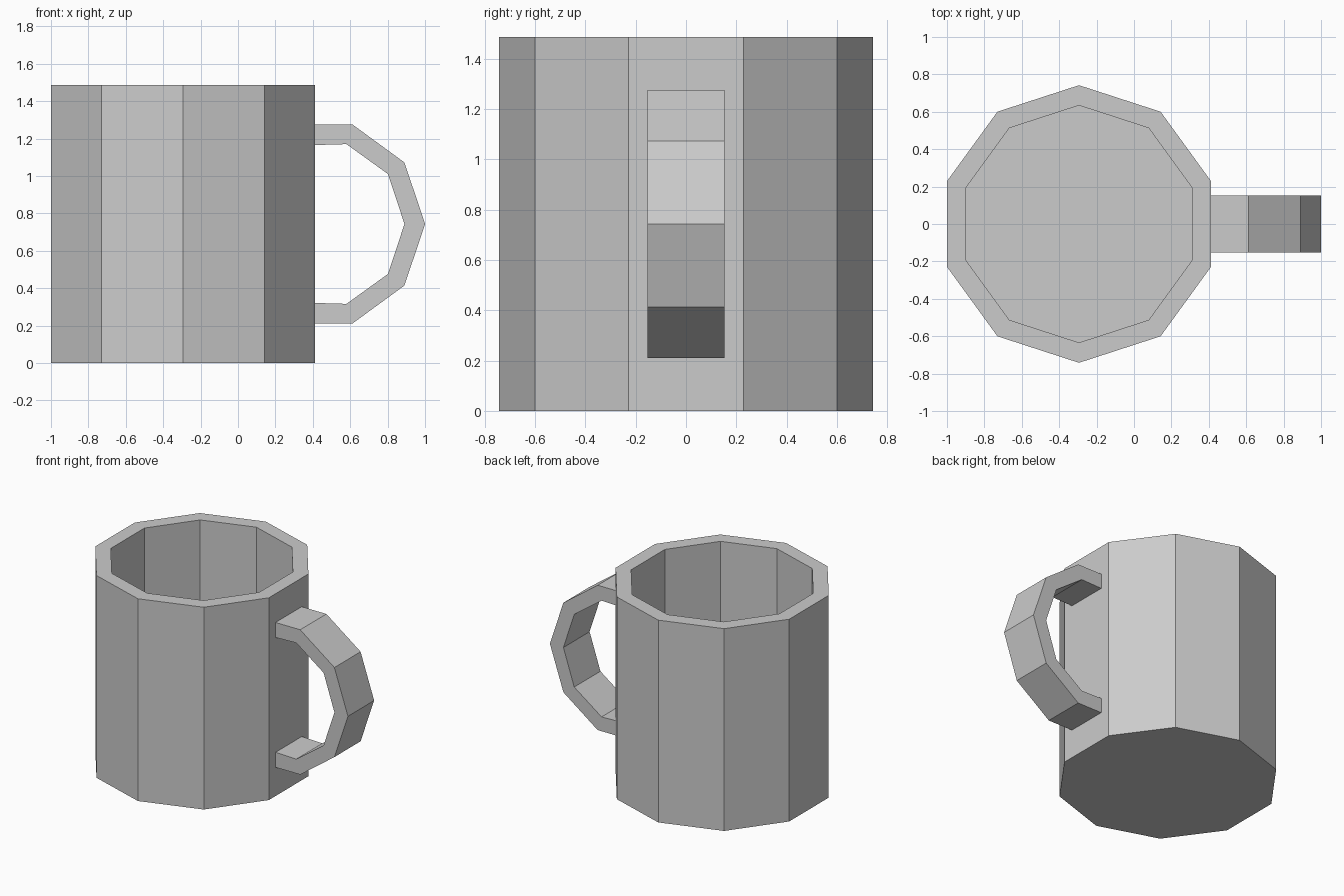
import bpy, bmesh, math

old = bpy.data.objects.get("Cube")
if old:
    bpy.data.objects.remove(old, do_unlink=True)

SIDES = 10
CENTRE_X = -0.294
HEIGHT = 1.486

grey = bpy.data.materials.new("light_grey")
grey.use_nodes = True
colour = (0.6, 0.6, 0.6, 1)
grey.diffuse_color = colour
grey.node_tree.nodes["Principled BSDF"].inputs["Base Color"].default_value = colour


def finish(name, bm):
    bmesh.ops.recalc_face_normals(bm, faces=bm.faces)
    mesh = bpy.data.meshes.new(name)
    bm.to_mesh(mesh)
    bm.free()
    mesh.materials.append(grey)
    obj = bpy.data.objects.new(name, mesh)
    bpy.context.collection.objects.link(obj)
    return obj


# Cup: outer wall, rim, inner wall and floor as stacked ten-sided rings
bm = bmesh.new()
rings = []
for radius, z in [(0.742, 0), (0.742, HEIGHT), (0.634, HEIGHT), (0.634, 0.11)]:
    ring = []
    for i in range(SIDES):
        a = math.pi / 2 + math.tau * i / SIDES
        ring.append(bm.verts.new((CENTRE_X + radius * math.cos(a), radius * math.sin(a), z)))
    rings.append(ring)
for low, high in zip(rings, rings[1:]):
    for i in range(SIDES):
        j = (i + 1) % SIDES
        bm.faces.new((low[i], low[j], high[j], high[i]))
bm.faces.new(rings[0])
bm.faces.new(rings[-1])
finish("cup", bm)

# Handle: paired outer and inner outline points, mirrored about mid height
MID = HEIGHT / 2
outer = [(0.41, 0.532), (0.612, 0.532), (0.89, 0.329), (1.0, 0)]
inner = [(0.41, 0.422), (0.58, 0.427), (0.802, 0.267), (0.89, 0)]


def mirrored(points):
    return points + [(x, -z) for x, z in reversed(points[:-1])]


bm = bmesh.new()
sections = []
for (ox, oz), (ix, iz) in zip(mirrored(outer), mirrored(inner)):
    corners = [(ox, -0.152, oz), (ox, 0.152, oz), (ix, 0.152, iz), (ix, -0.152, iz)]
    sections.append([bm.verts.new((x, y, z + MID)) for x, y, z in corners])
for a, b in zip(sections, sections[1:]):
    for i in range(4):
        j = (i + 1) % 4
        bm.faces.new((a[i], a[j], b[j], b[i]))
bm.faces.new(sections[0])
bm.faces.new(sections[-1])
finish("handle", bm)
